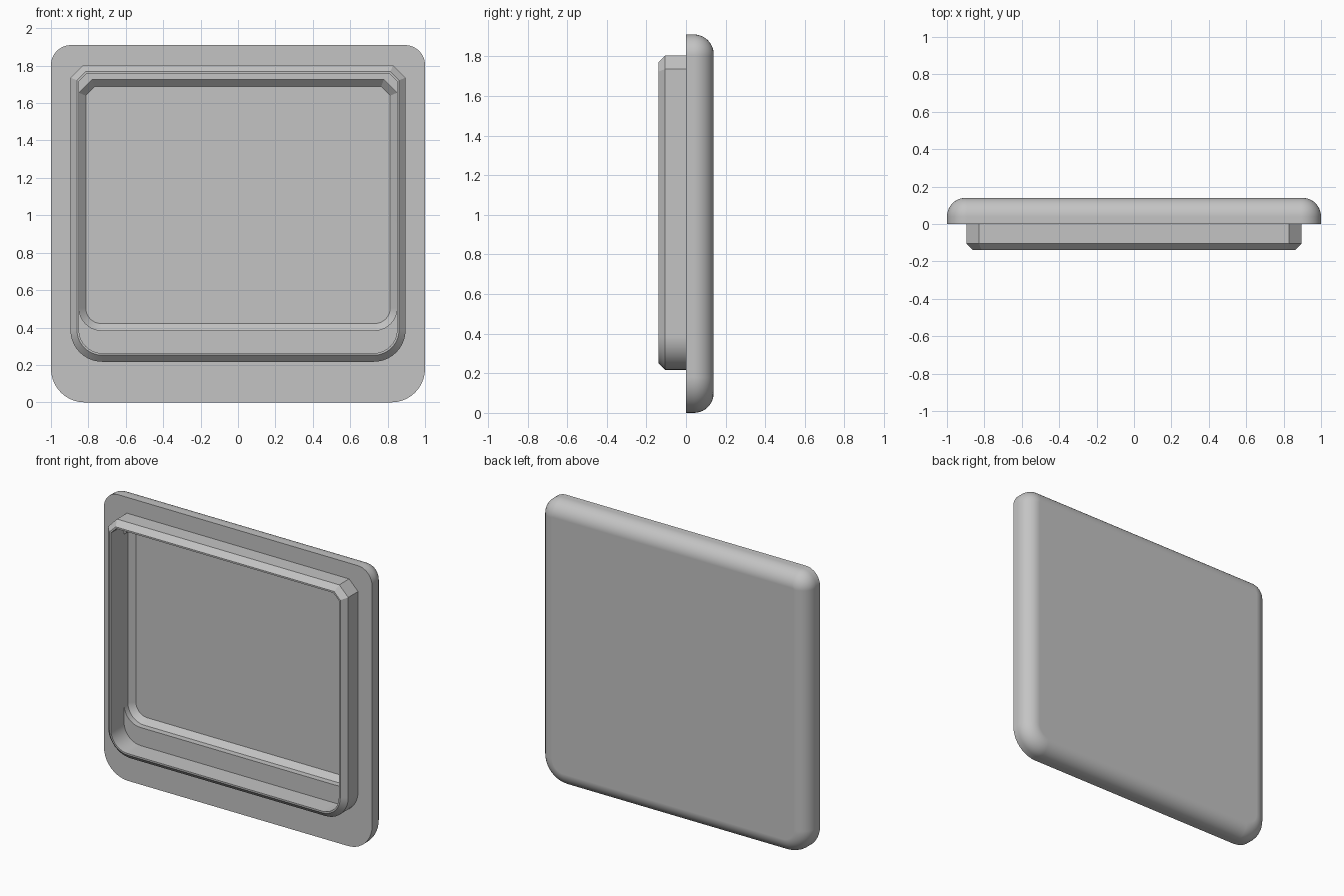
import bpy, bmesh, math

if "Cube" in bpy.data.objects:
    bpy.data.objects.remove(bpy.data.objects["Cube"], do_unlink=True)

grey = bpy.data.materials.new("light_grey")
grey.use_nodes = True
colour = (0.55, 0.55, 0.55, 1)
grey.diffuse_color = colour
grey.node_tree.nodes["Principled BSDF"].inputs["Base Color"].default_value = colour

SEG = 10


def outline(half, bottom, top, r_bottom, r_top, cut_top=False, inset=0):
    """Upright rounded rectangle in x, z; cut_top makes the upper corners straight cuts."""
    half, bottom, top = half - inset, bottom + inset, top - inset
    r_bottom -= inset
    r_top -= inset * (2 - math.sqrt(2)) if cut_top else inset
    right = []
    for i in range(SEG + 1):
        a = math.pi / 2 * i / SEG
        right.append((half - r_bottom * (1 - math.sin(a)),
                      bottom + r_bottom * (1 - math.cos(a))))
    for i in range(SEG + 1):
        t = i / SEG
        a = math.pi / 2 * t
        u, v = (t, 1 - t) if cut_top else (1 - math.cos(a), 1 - math.sin(a))
        right.append((half - r_top * u, top - r_top * v))
    return right + [(-x, z) for x, z in reversed(right)]


def loft(name, sections, capped):
    """Skin a list of (y, outline) sections."""
    bm = bmesh.new()
    rings = [[bm.verts.new((x, y, z)) for x, z in pts] for y, pts in sections]
    for a, b in zip(rings, rings[1:]):
        for i in range(len(a)):
            j = (i + 1) % len(a)
            bm.faces.new((a[i], a[j], b[j], b[i]))
    if capped:
        bm.faces.new(rings[0])
        bm.faces.new(rings[-1])
    else:
        for i in range(len(rings[0])):
            j = (i + 1) % len(rings[0])
            bm.faces.new((rings[-1][i], rings[-1][j], rings[0][j], rings[0][i]))
    bmesh.ops.recalc_face_normals(bm, faces=bm.faces)
    for f in bm.faces:
        f.smooth = True
    for e in bm.edges:
        e.smooth = e.calc_face_angle(0) < math.radians(30)
    mesh = bpy.data.meshes.new(name)
    bm.to_mesh(mesh)
    bm.free()
    mesh.materials.append(grey)
    obj = bpy.data.objects.new(name, mesh)
    bpy.context.collection.objects.link(obj)
    mod = obj.modifiers.new("flat_face_normals", 'WEIGHTED_NORMAL')
    mod.keep_sharp = True
    return obj


# Lid plate: recessed pocket in front, rounded edges behind
pocket = dict(half=0.85, bottom=0.385, top=1.725, r_bottom=0.12, r_top=0.07, cut_top=True)
plate = dict(half=1.0, bottom=0, top=1.91, r_bottom=0.18, r_top=0.107)
fillet, depth = 0.1, 0.14
sections = [(0.075, outline(**pocket, inset=0.036)),
            (0.04, outline(**pocket)),
            (0, outline(**pocket)),
            (0, outline(**plate))]
for i in range(SEG + 1):
    a = math.pi / 2 * i / SEG
    sections.append((depth - fillet * (1 - math.sin(a)),
                     outline(**plate, inset=fillet * (1 - math.cos(a)))))
loft("lid_plate", sections, True)

# Raised rim with a bevelled outer lip
rim = dict(half=0.896, bottom=0.217, top=1.803, r_bottom=0.17, r_top=0.067, cut_top=True)
loft("raised_rim", [(y, outline(**rim, inset=d)) for y, d in
                    ((0, 0), (-0.105, 0), (-depth, 0.035), (-depth, 0.046), (0, 0.046))], False)
